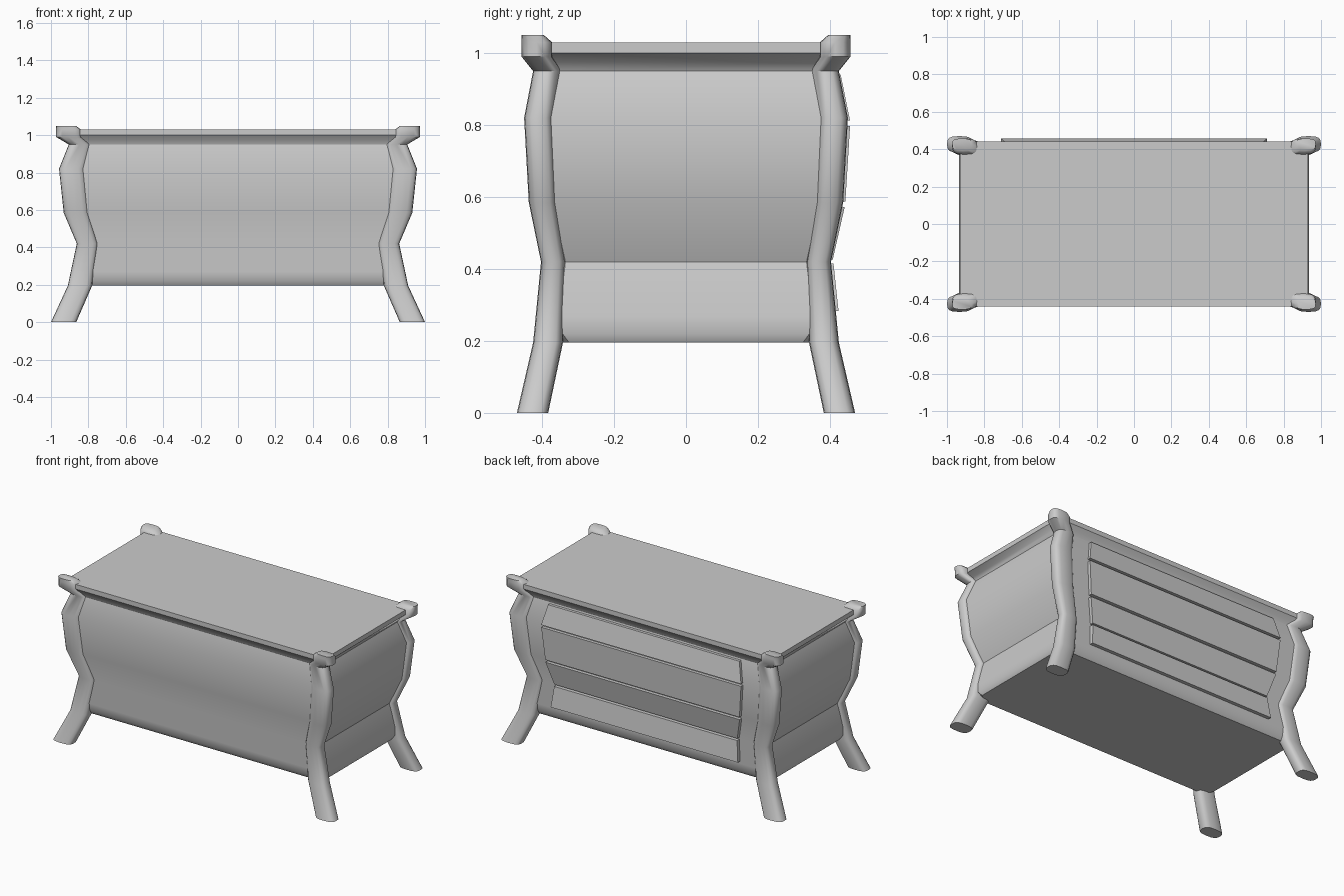
import bpy, bmesh, math

if "Cube" in bpy.data.objects:
    bpy.data.objects.remove(bpy.data.objects["Cube"])


def finish(name, bm, angle):
    bmesh.ops.recalc_face_normals(bm, faces=bm.faces)
    mesh = bpy.data.meshes.new(name)
    bm.to_mesh(mesh)
    bm.free()
    ob = bpy.data.objects.new(name, mesh)
    bpy.context.collection.objects.link(ob)
    bpy.ops.object.select_all(action='DESELECT')
    ob.select_set(True)
    bpy.context.view_layer.objects.active = ob
    bpy.ops.object.shade_smooth_by_angle(angle=math.radians(angle))
    return ob


def loft(name, rings, angle):
    """Skin a stack of closed rings and cap both ends."""
    bm = bmesh.new()
    loops = [[bm.verts.new(p) for p in ring] for ring in rings]
    n = len(loops[0])
    for a, b in zip(loops, loops[1:]):
        for i in range(n):
            j = (i + 1) % n
            bm.faces.new((a[i], a[j], b[j], b[i]))
    bm.faces.new(loops[0])
    bm.faces.new(loops[-1])
    return finish(name, bm, angle)


def cut_rect(x, y, z, c=0.05):
    return [(x - c, -y, z), (x, c - y, z), (x, y - c, z), (x - c, y, z),
            (c - x, y, z), (-x, y - c, z), (-x, c - y, z), (c - x, -y, z)]


# Bombe body with flared top edge: z, half width, half depth
body = [(0.195, 0.86, 0.375), (0.22, 0.875, 0.393), (0.27, 0.875, 0.403),
        (0.42, 0.84, 0.385), (0.585, 0.91, 0.422), (0.82, 0.935, 0.437),
        (0.95, 0.887, 0.41), (0.975, 0.90, 0.42), (1.0, 0.93, 0.44),
        (1.03, 0.93, 0.44)]
loft("body", [cut_rect(x, y, z) for z, x, y in body], 32)

# Corner posts running into splayed legs: z, x inner, x outer, y inner, y outer
post = [(0, 0.865, 1.0, 0.383, 0.47), (0.195, 0.78, 0.91, 0.342, 0.425),
        (0.42, 0.75, 0.862, 0.335, 0.403), (0.585, 0.80, 0.932, 0.36, 0.437),
        (0.82, 0.82, 0.957, 0.37, 0.45), (0.95, 0.79, 0.905, 0.345, 0.425),
        (0.99, 0.84, 0.972, 0.372, 0.457), (1.03, 0.84, 0.972, 0.372, 0.457),
        (1.05, 0.867, 0.972, 0.395, 0.457)]


def post_ring(z, x0, x1, y0, y1, sx, sy, sides=16):
    ring = []
    for i in range(sides):
        t = 2 * math.pi * i / sides
        u, v = (math.copysign(abs(f(t)) ** 0.66, f(t)) for f in (math.cos, math.sin))
        ring.append((sx * ((x0 + x1) / 2 + u * (x1 - x0) / 2),
                     sy * ((y0 + y1) / 2 + v * (y1 - y0) / 2), z))
    return ring


for sx, side in ((-1, "left"), (1, "right")):
    for sy, end in ((-1, "front"), (1, "back")):
        loft(f"{end}_{side}_post", [post_ring(*p, sx, sy) for p in post], 50)

# Drawer fronts: top z, x, y then bottom z, x, y
drawers = [(0.94, 0.68, 0.43, 0.812, 0.71, 0.456),
           (0.797, 0.71, 0.456, 0.588, 0.69, 0.443),
           (0.572, 0.69, 0.441, 0.427, 0.65, 0.408),
           (0.415, 0.65, 0.41, 0.283, 0.665, 0.424)]
for k, (zt, xt, yt, zb, xb, yb) in enumerate(drawers):
    rings = [[(-xt, yt - d, zt), (xt, yt - d, zt), (xb, yb - d, zb), (-xb, yb - d, zb)]
             for d in (0.04, 0)]
    loft(f"drawer_front_{k + 1}", rings, 20)
